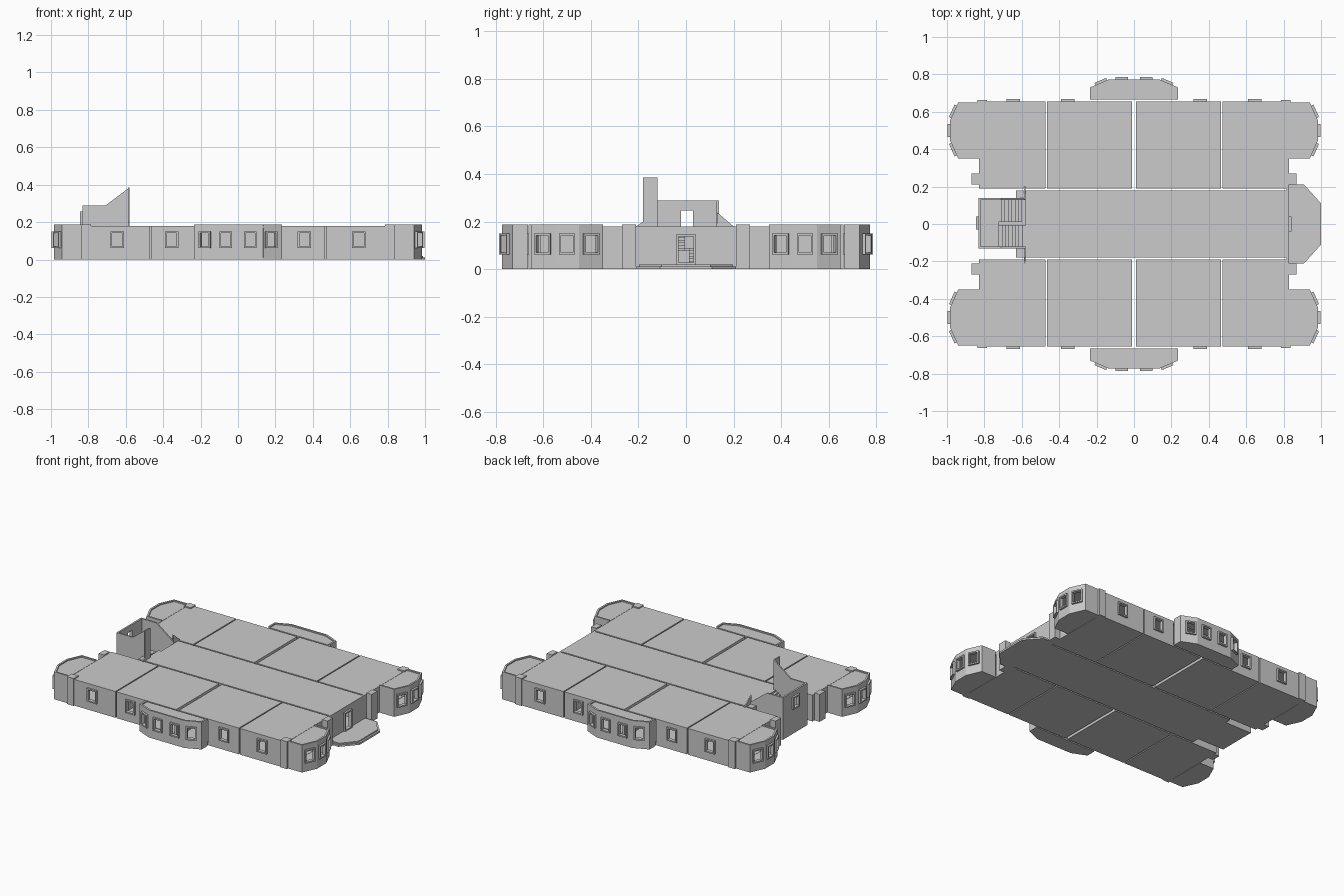
import bpy, bmesh
from mathutils import Vector

cube = bpy.data.objects.get("Cube")
if cube:
    bpy.data.objects.remove(cube, do_unlink=True)

grey = bpy.data.materials.new("plaster_grey")
grey.use_nodes = True
COLOUR = (0.6, 0.6, 0.6, 1)
grey.diffuse_color = COLOUR
grey.node_tree.nodes["Principled BSDF"].inputs["Base Color"].default_value = COLOUR

ROOF, TOP, SLAB, THICK = 0.18, 0.188, 0.012, 0.012


def prism(bm, pts, lo, hi, axis="z"):
    """Extrude a flat outline; axis y takes (x, z) points, axis x takes (y, z)."""
    place = {"z": lambda a, b, h: (a, b, h),
             "y": lambda a, b, h: (a, h, b),
             "x": lambda a, b, h: (h, a, b)}[axis]
    low = [bm.verts.new(place(a, b, lo)) for a, b in pts]
    high = [bm.verts.new(place(a, b, hi)) for a, b in pts]
    bm.faces.new(low)
    bm.faces.new(high)
    for i in range(len(pts)):
        j = (i + 1) % len(pts)
        bm.faces.new((low[i], low[j], high[j], high[i]))


def box(bm, x0, x1, y0, y1, z0, z1):
    prism(bm, [(x0, y0), (x1, y0), (x1, y1), (x0, y1)], z0, z1)


def wall(bm, p0, p1, height, openings=(), z0=0.0):
    """Wall with its outside on the right of p0 -> p1; openings are
    (distance along, width, bottom, top) and get a raised frame."""
    p0, p1 = Vector(p0), Vector(p1)
    d = (p1 - p0).normalized()
    n = Vector((d.y, -d.x))

    def block(s0, s1, o0, o1, a, b):
        corners = [(s0, o0), (s1, o0), (s1, o1), (s0, o1)]
        prism(bm, [tuple(p0 + d * s + n * o) for s, o in corners], a, b)

    start, rim, out = 0.0, 0.009, 0.013
    for s, w, a, b in sorted(openings):
        s0, s1 = s - w / 2, s + w / 2
        block(start, s0, -THICK, 0, z0, height)
        block(s0, s1, -THICK, 0, z0, a)
        block(s0, s1, -THICK, 0, b, height)
        for e0, e1 in ((s0 - rim, s0), (s1, s1 + rim)):
            block(e0, e1, 0, out, a - rim, b + rim)
        for e0, e1 in ((a - rim, a), (b, b + rim)):
            block(s0, s1, 0, out, e0, e1)
        start = s1
    block(start, (p1 - p0).length, -THICK, 0, z0, height)


def window(s, w=0.055):
    return (s, w, 0.07, 0.142)


def make(name, build, signs=((1, 1),)):
    """Build a part and mirror it for each (x, y) sign pair."""
    for i, (sx, sy) in enumerate(signs):
        bm = bmesh.new()
        build(bm)
        for v in bm.verts:
            v.co.x *= sx
            v.co.y *= sy
        bmesh.ops.recalc_face_normals(bm, faces=bm.faces)
        mesh = bpy.data.meshes.new(name)
        bm.to_mesh(mesh)
        bm.free()
        mesh.materials.append(grey)
        obj = bpy.data.objects.new(name if len(signs) == 1 else f"{name}_{i + 1}", mesh)
        bpy.context.collection.objects.link(obj)


QUAD = [(1, 1), (-1, 1), (1, -1), (-1, -1)]


def slabs(bm, x0, x1, y0, y1):
    box(bm, x0, x1, y0, y1, 0, SLAB)
    box(bm, x0, x1, y0, y1, ROOF - SLAB, ROOF)


def polygon_bay(bm, pts, windows):
    prism(bm, pts, 0, SLAB)
    prism(bm, pts, ROOF - SLAB, ROOF)
    for p, q, spots in zip(pts, pts[1:], windows):
        length = (Vector(q) - Vector(p)).length
        wall(bm, p, q, TOP, [window(f * length, w) for f, w in spots])


# Rooms at the four ends
def end_room(bm):
    slabs(bm, 0.473, 0.828, 0.19, 0.655)
    wall(bm, (0.828, 0.655), (0.473, 0.655), ROOF, [window(0.183)])
    wall(bm, (0.828, 0.19), (0.828, 0.35), ROOF)
    wall(bm, (0.473, 0.19), (0.828, 0.19), ROOF)
    wall(bm, (0.473, 0.655), (0.473, 0.19), ROOF)


# Rooms beside the middle bays
def middle_room(bm):
    slabs(bm, 0.01, 0.465, 0.19, 0.655)
    wall(bm, (0.465, 0.655), (0.23, 0.655), ROOF, [window(0.11)])
    wall(bm, (0.465, 0.19), (0.465, 0.655), ROOF)
    wall(bm, (0.01, 0.19), (0.465, 0.19), ROOF)
    wall(bm, (0.01, 0.655), (0.01, 0.19), ROOF)


def corner_bay(bm):
    polygon_bay(bm, [(0.83, 0.35), (0.94, 0.35), (0.985, 0.45),
                     (0.985, 0.55), (0.94, 0.65), (0.83, 0.65)],
                [[], [(0.5, 0.055)], [(0.5, 0.05)], [(0.5, 0.055)], []])


def middle_bay(bm):
    polygon_bay(bm, [(0.235, 0.665), (0.235, 0.73), (0.135, 0.773),
                     (-0.135, 0.773), (-0.235, 0.73), (-0.235, 0.665)],
                [[], [(0.6, 0.05)], [(0.26, 0.05), (0.74, 0.05)], [(0.4, 0.05)], []])


def pillars(bm):
    box(bm, 0.785, 0.836, 0.61, 0.662, 0, TOP)
    box(bm, 0.828, 0.868, 0.21, 0.27, 0, TOP)


make("end_room", end_room, QUAD)
make("middle_room", middle_room, QUAD)
make("corner_bay", corner_bay, QUAD)
make("middle_bay", middle_bay, [(1, 1), (1, -1)])
make("corner_pillars", pillars, QUAD)


# Corridor with a doorway at the balcony end
def corridor(bm):
    box(bm, -0.63, 0.828, -0.18, 0.18, 0, SLAB)
    box(bm, -0.58, 0.828, -0.18, 0.18, ROOF - SLAB, ROOF)
    wall(bm, (-0.58, -0.18), (0.828, -0.18), ROOF)
    wall(bm, (0.828, 0.18), (-0.58, 0.18), ROOF)
    wall(bm, (0.828, -0.205), (0.828, 0.205), ROOF, [(0.205, 0.062, 0.028, 0.138)])
    box(bm, -0.63, -0.58, -0.18, -0.125, 0, ROOF)
    box(bm, -0.63, -0.58, 0.135, 0.18, 0, ROOF)


# Two-tier balcony
def balcony(bm):
    for inset, lo, hi in ((0, 0, 0.012), (0.012, 0.012, 0.02)):
        y, x, c = 0.21 - inset, 1.0 - inset, 0.11 - inset / 2
        prism(bm, [(0.828, -y), (0.91, -y), (x, -c), (x, c), (0.91, y), (0.828, y)], lo, hi)


make("corridor", corridor)
make("balcony", balcony)


# Stairwell walls
def stair_walls(bm):
    wall(bm, (-0.832, 0.135), (-0.832, -0.125), 0.288, [(0.13, 0.05, 0.18, 0.247)])
    prism(bm, [(-0.832, 0), (-0.58, 0), (-0.58, 0.385), (-0.71, 0.288), (-0.832, 0.288)],
          -0.13, -0.12, "y")
    prism(bm, [(-0.832, 0), (-0.58, 0), (-0.58, 0.19), (-0.71, 0.288), (-0.832, 0.288)],
          0.128, 0.138, "y")
    box(bm, -0.588, -0.58, -0.18, -0.13, ROOF, 0.385)
    prism(bm, [(0.13, ROOF), (0.2, ROOF), (0.13, 0.24)], -0.588, -0.58, "x")
    prism(bm, [(-0.21, ROOF), (-0.18, ROOF), (-0.18, 0.2)], -0.588, -0.58, "x")


# Switchback stairs around a half landing
def stairs(bm):
    box(bm, -0.82, -0.725, -0.12, 0.128, 0.078, 0.09)
    box(bm, -0.832, -0.58, -0.12, 0.128, 0, SLAB)
    steps = 8
    run, rise = 0.145 / steps, 0.09 / steps
    for i in range(steps):
        x = -0.725 + i * run
        up = 0.09 + (i + 1) * rise
        down = 0.09 - i * rise
        box(bm, x, x + run, -0.12, -0.005, up - 0.025, up)
        box(bm, x, x + run, 0.012, 0.128, max(0, down - 0.025), down)


make("stairwell_walls", stair_walls)
make("stairs", stairs)
